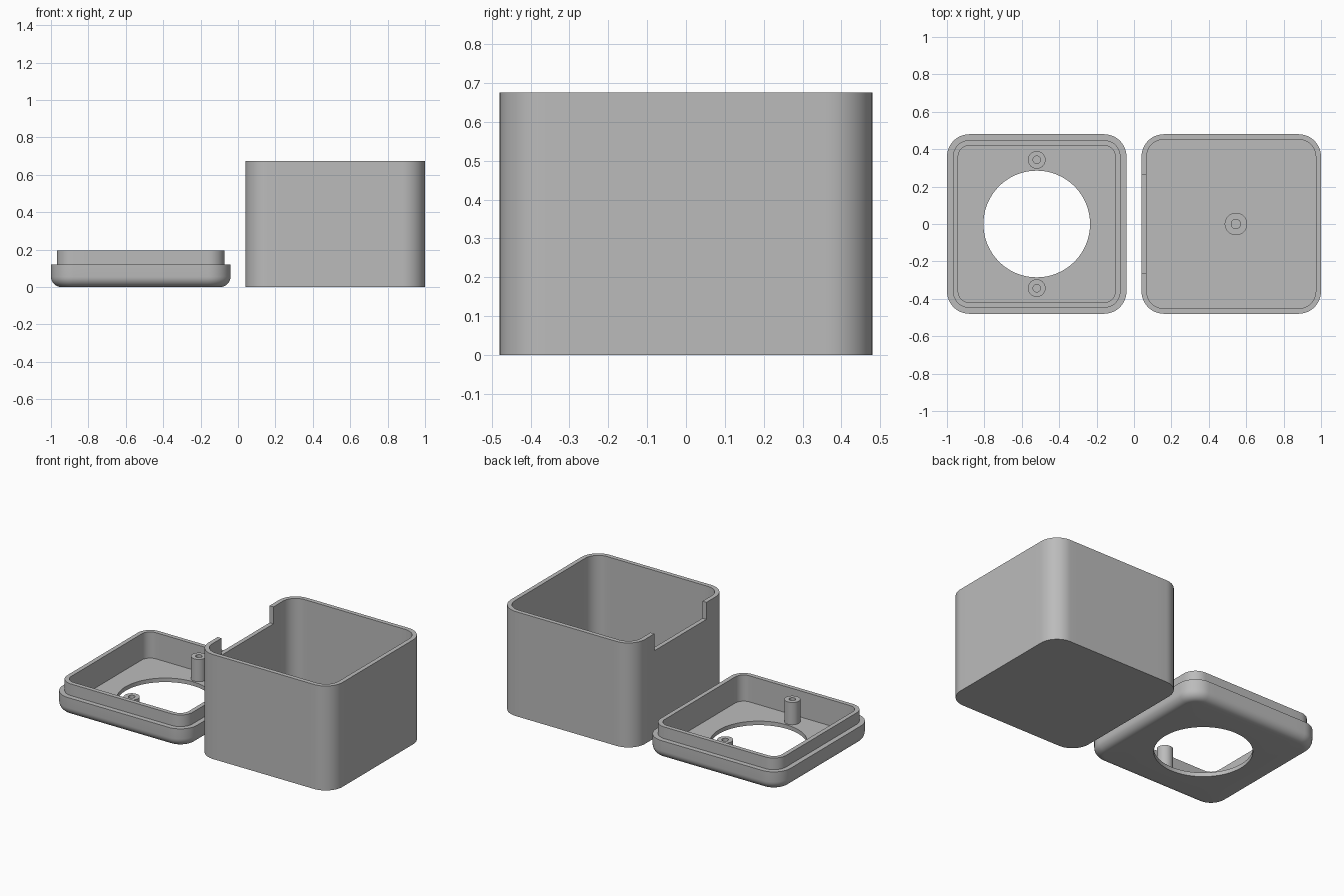
import bpy, bmesh, math

if "Cube" in bpy.data.objects:
    bpy.data.objects.remove(bpy.data.objects["Cube"])

SEG = 12            # segments per rounded corner and per straight side
QUARTER = 2 * SEG   # points per quarter of a loop
HALF, RAD = 0.48, 0.12
WALL, FLOOR = 0.028, 0.026
LID_X, BOX_X = -0.52, 0.52

grey = bpy.data.materials.new("light_grey_plastic")
grey.diffuse_color = (0.5, 0.5, 0.5, 1)
grey.use_nodes = True
grey.node_tree.nodes["Principled BSDF"].inputs["Base Color"].default_value = grey.diffuse_color


def rounded_square(half, rad, z):
    """Loop of points round a square with rounded corners."""
    pts = []
    c = half - rad
    for k in range(4):
        rot = k * math.pi / 2
        q = [(c + rad * math.cos(a), c + rad * math.sin(a))
             for a in (math.pi / 2 * i / SEG for i in range(SEG + 1))]
        q += [(c - 2 * c * i / SEG, half) for i in range(1, SEG)]
        for x, y in q:
            pts.append((x * math.cos(rot) - y * math.sin(rot),
                        x * math.sin(rot) + y * math.cos(rot), z))
    return pts


def circle(r, z):
    """Circle with points lined up with those of rounded_square."""
    n = 4 * QUARTER
    return [(r * math.cos(a), r * math.sin(a), z) for a in
            (math.pi / 4 + (i - SEG / 2) * 2 * math.pi / n for i in range(n))]


def inset(d, z):
    return rounded_square(HALF - d, RAD - d, z)


def loft(name, loops, loc, closed=False):
    """Skin consecutive loops; cap the ends or join last to first."""
    bm = bmesh.new()
    rings = [[bm.verts.new(p) for p in loop] for loop in loops]
    pairs = list(zip(rings, rings[1:]))
    if closed:
        pairs.append((rings[-1], rings[0]))
    else:
        bm.faces.new(rings[0])
        bm.faces.new(rings[-1])
    for a, b in pairs:
        for i in range(len(a)):
            j = (i + 1) % len(a)
            bm.faces.new((a[i], a[j], b[j], b[i]))
    bmesh.ops.recalc_face_normals(bm, faces=bm.faces)
    me = bpy.data.meshes.new(name)
    bm.to_mesh(me)
    bm.free()
    me.materials.append(grey)
    ob = bpy.data.objects.new(name, me)
    ob.location = loc
    bpy.context.collection.objects.link(ob)
    return ob


def smooth(ob):
    bpy.ops.object.select_all(action='DESELECT')
    ob.select_set(True)
    bpy.context.view_layer.objects.active = ob
    bpy.ops.object.shade_smooth_by_angle(angle=math.radians(30))


def post(name, x, y, r, hole, top):
    """Screw post with a blind hole."""
    ob = loft(name, [circle(r, FLOOR - 0.01), circle(r, top),
                     circle(hole, top), circle(hole, FLOOR)], (x, y, 0))
    smooth(ob)


# Lid: rounded lower edge, stepped lip, open round window
F = 0.055
fillet = [inset(F * (1 - math.sin(t)), F * (1 - math.cos(t)))
          for t in (math.pi / 2 * i / 8 for i in range(9))]
lip_in = 0.032 + WALL
lid = loft("lid", [circle(0.285, 0)] + fillet + [
    inset(0, 0.12), inset(0.032, 0.12), inset(0.032, 0.195),
    inset(lip_in, 0.195), inset(lip_in, FLOOR), circle(0.285, FLOOR)],
    (LID_X, 0, 0), closed=True)
smooth(lid)
for side, label in ((-1, "front"), (1, "back")):
    post("lid_post_" + label, LID_X, side * 0.343, 0.047, 0.02, 0.17)

# Box: open top tray with a post on its floor
box = loft("box", [inset(0, 0), inset(0, 0.675), inset(WALL, 0.675),
                   inset(WALL, FLOOR)], (BOX_X, 0, 0))

# Notch in the top of the left wall
bpy.ops.mesh.primitive_cube_add(size=1, location=(BOX_X - HALF, 0, 0.675))
cutter = bpy.context.object
cutter.name = "notch_cutter"
cutter.scale = (0.12, 0.53, 0.22)
cutter.hide_render = True
mod = box.modifiers.new("notch", 'BOOLEAN')
mod.operation = 'DIFFERENCE'
mod.solver = 'EXACT'
mod.object = cutter
bpy.ops.object.select_all(action='DESELECT')
box.select_set(True)
bpy.context.view_layer.objects.active = box
bpy.ops.object.modifier_apply(modifier=mod.name)
bpy.data.objects.remove(cutter)
smooth(box)
post("box_post", 0.545, 0, 0.06, 0.025, 0.17)
